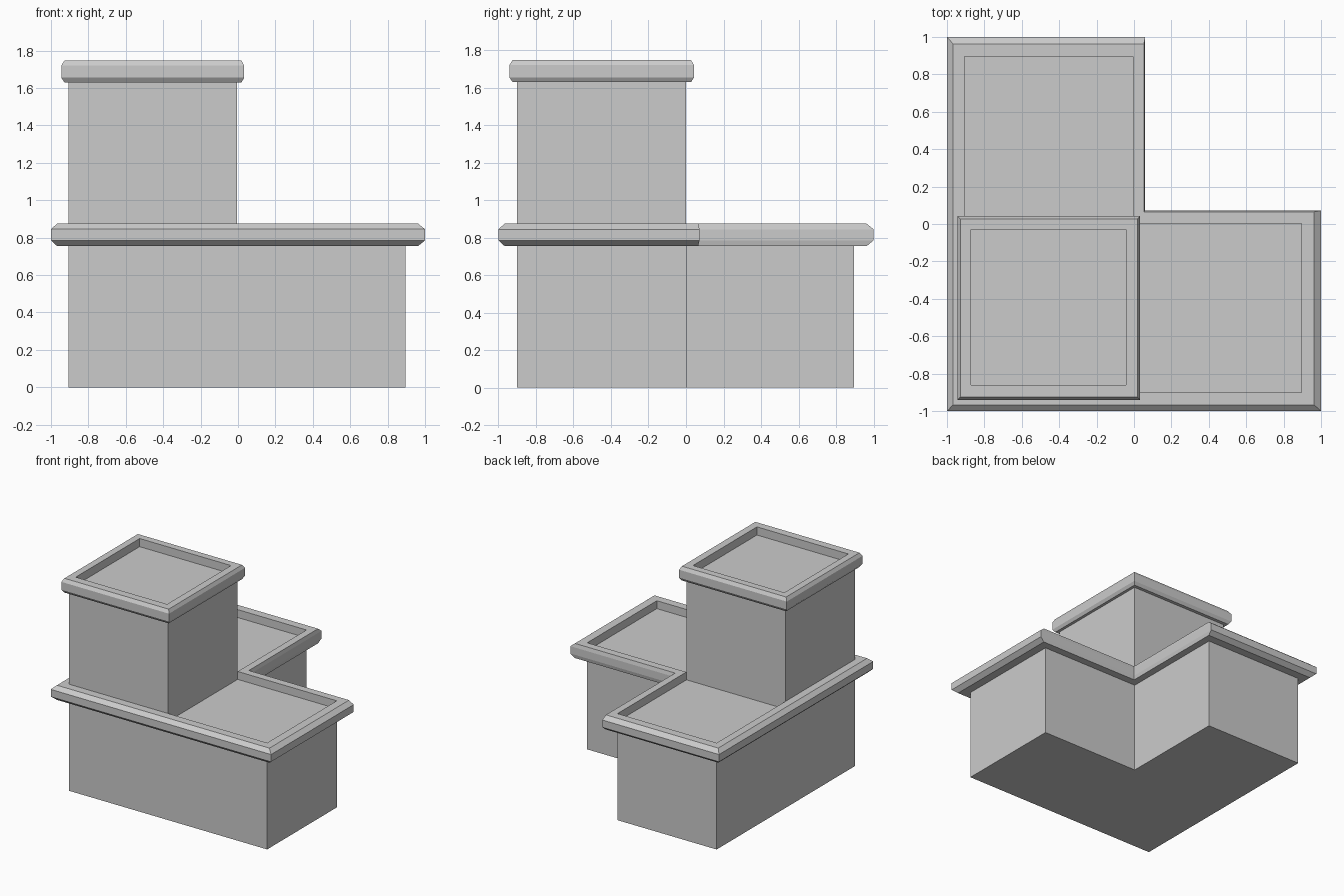
import bpy, bmesh

if "Cube" in bpy.data.objects:
    bpy.data.objects.remove(bpy.data.objects["Cube"])


def ell(x0, x1, y0, y1, xi, yi):
    """L-shaped outline with its notch at the +x +y corner."""
    return [(x0, y0), (x1, y0), (x1, yi), (xi, yi), (xi, y1), (x0, y1)]


def rect(x0, x1, y0, y1):
    return [(x0, y0), (x1, y0), (x1, y1), (x0, y1)]


def loft(name, rings, cap_start=False, cap_end=False):
    """Join a stack of (outline, z) rings with flat faces."""
    bm = bmesh.new()
    loops = [[bm.verts.new((x, y, z)) for x, y in pts] for pts, z in rings]
    n = len(loops[0])
    for a, b in zip(loops, loops[1:]):
        for i in range(n):
            j = (i + 1) % n
            bm.faces.new((a[i], a[j], b[j], b[i]))
    if cap_start:
        bm.faces.new(loops[0][::-1])
    if cap_end:
        bm.faces.new(loops[-1])
    mesh = bpy.data.meshes.new(name)
    bm.to_mesh(mesh)
    bm.free()
    obj = bpy.data.objects.new(name, mesh)
    bpy.context.collection.objects.link(obj)
    return obj


def roof(name, wall, lip, edge, inner, zs):
    """Bevelled parapet with a recessed flat roof; zs = base, bevel, bevel, top, floor."""
    z0, z1, z2, z3, zf = zs
    return loft(name, [(wall, z0), (lip, z0), (edge, z1), (edge, z2),
                       (lip, z3), (inner, z3), (inner, zf)], cap_end=True)


# Lower L-shaped storey
low_wall = ell(-0.905, 0.895, -0.9, 0.895, -0.005, 0.003)
loft("lower_walls", [(low_wall, 0), (low_wall, 0.755)], cap_start=True)

# Lower parapet and roof
roof("lower_parapet_roof", low_wall,
     ell(-0.967, 0.963, -0.967, 0.963, 0.053, 0.065),
     ell(-1, 1, -1, 1, 0.06, 0.072),
     low_wall, (0.755, 0.785, 0.845, 0.875, 0.81))

# Upper tower in the front left corner
up_wall = rect(-0.905, -0.005, -0.9, 0.0)
loft("tower_walls", [(up_wall, 0.81), (up_wall, 1.63)])

# Tower parapet and roof
roof("tower_parapet_roof", up_wall,
     rect(-0.928, 0.018, -0.925, 0.027),
     rect(-0.945, 0.033, -0.942, 0.043),
     rect(-0.872, -0.042, -0.86, -0.03),
     (1.63, 1.655, 1.72, 1.747, 1.68))
